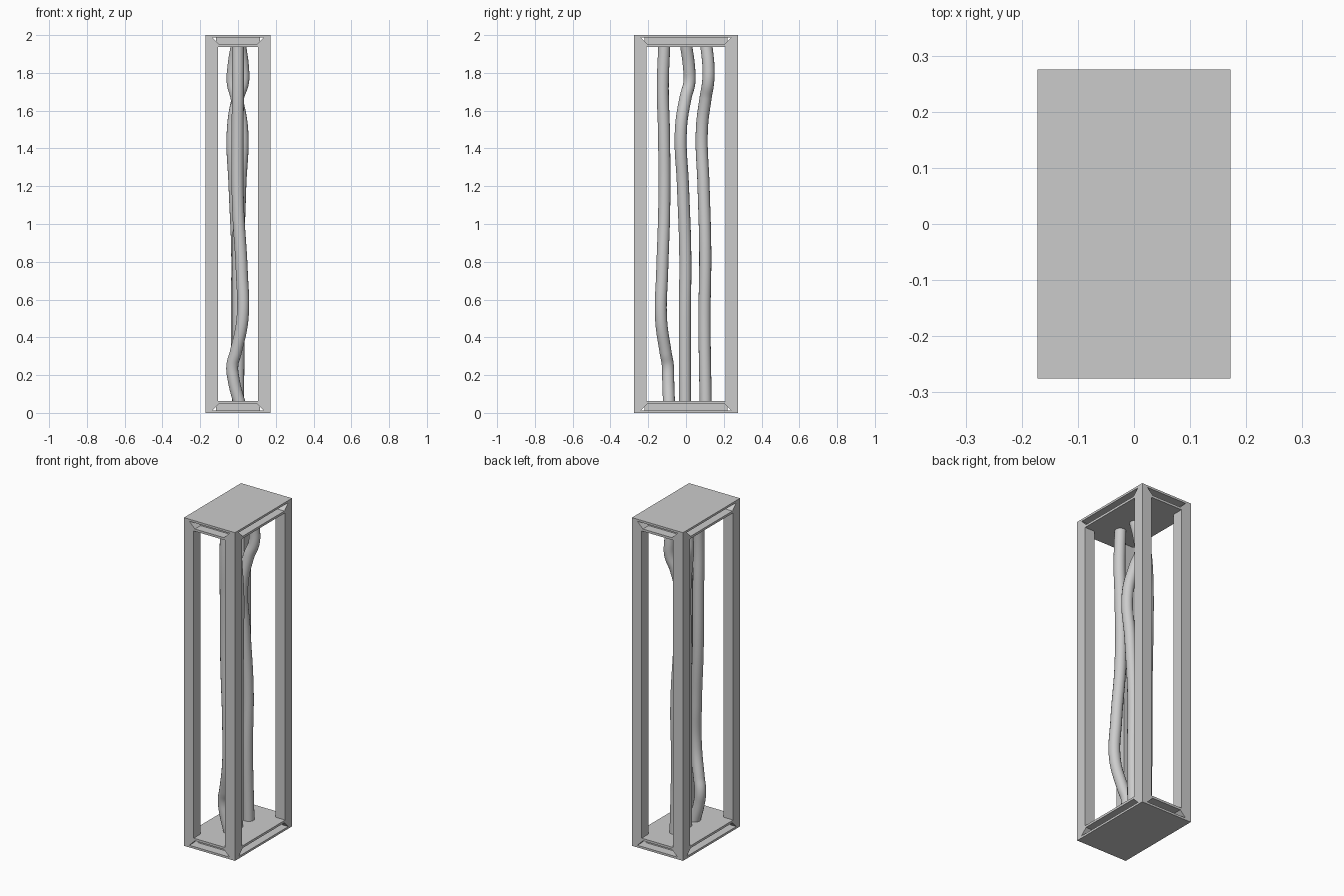
import bpy
import bmesh
from mathutils import Vector

if "Cube" in bpy.data.objects:
    bpy.data.objects.remove(bpy.data.objects["Cube"])

W, D, H = 0.172, 0.275, 2.0      # half width, half depth, height
P, T = 0.066, 0.064              # post size, end plate thickness


def mesh_object(name, bm):
    bmesh.ops.recalc_face_normals(bm, faces=bm.faces)
    me = bpy.data.meshes.new(name)
    bm.to_mesh(me)
    bm.free()
    ob = bpy.data.objects.new(name, me)
    bpy.context.collection.objects.link(ob)
    return ob


def box(name, lo, hi):
    bm = bmesh.new()
    bmesh.ops.create_cube(bm, size=1)
    for v in bm.verts:
        v.co = Vector([(a + b) / 2 + c * (b - a) for a, b, c in zip(lo, hi, v.co)])
    return mesh_object(name, bm)


def prism(name, profile, axis, half):
    """Profile of (u, z) points run through the frame along x or y."""
    bm = bmesh.new()
    verts = [bm.verts.new((-half, u, z) if axis == 'X' else (u, -half, z)) for u, z in profile]
    face = bm.faces.new(verts)
    ext = bmesh.ops.extrude_face_region(bm, geom=[face])
    shift = Vector((2 * half, 0, 0) if axis == 'X' else (0, 2 * half, 0))
    bmesh.ops.translate(bm, vec=shift, verts=[g for g in ext['geom'] if isinstance(g, bmesh.types.BMVert)])
    return mesh_object(name, bm)


def end_plate(label, flip):
    fz = (lambda z: H - z) if flip else (lambda z: z)
    z0, z1 = sorted((fz(0), fz(T)))
    plate = box(label + "_plate", (-W, -D, z0), (W, D, z1))
    # mitred slots around all four edges
    for axis, half, run in (('X', D, W), ('Y', W, D)):
        a, b = half - 0.037, half - 0.074
        slot = prism("slot_cutter", [(-a, fz(0.013)), (a, fz(0.013)), (b, fz(0.05)), (-b, fz(0.05))],
                     axis, run + 0.05)
        slot.hide_render = True
        mod = plate.modifiers.new("slot", 'BOOLEAN')
        mod.operation = 'DIFFERENCE'
        mod.solver = 'EXACT'
        mod.object = slot
        bpy.context.view_layer.objects.active = plate
        bpy.ops.object.modifier_apply(modifier=mod.name)
        bpy.data.objects.remove(slot)
    # solid core behind the slots
    c0, c1 = sorted((fz(0.008), fz(T - 0.005)))
    d = 0.055
    box(label + "_plate_core", (d - W, d - D, c0), (W - d, D - d, c1))


def tube(name, points):
    cu = bpy.data.curves.new(name, 'CURVE')
    cu.dimensions = '3D'
    cu.bevel_depth = 0.032
    cu.bevel_resolution = 6
    cu.resolution_u = 10
    cu.use_fill_caps = True
    sp = cu.splines.new('BEZIER')
    sp.bezier_points.add(len(points) - 1)
    for bp, co in zip(sp.bezier_points, points):
        bp.co = co
        bp.handle_left_type = bp.handle_right_type = 'AUTO'
    sp.use_smooth = True
    ob = bpy.data.objects.new(name, cu)
    bpy.context.collection.objects.link(ob)


# end plates
end_plate("bottom", False)
end_plate("top", True)

# corner posts
for sx, nx in ((-1, "left"), (1, "right")):
    for sy, ny in ((-1, "front"), (1, "back")):
        xs = sorted((sx * W, sx * (W - P)))
        ys = sorted((sy * D, sy * (D - P)))
        box(f"{ny}_{nx}_post", (xs[0], ys[0], T), (xs[1], ys[1], H - T))

# wavy tubes between the plates
tube("front_tube", [(0.008, -0.09, 0.05), (-0.022, -0.094, 0.17), (-0.03, -0.096, 0.25),
                    (-0.012, -0.108, 0.32), (0.024, -0.132, 0.5), (0.02, -0.126, 0.75),
                    (0.0, -0.115, 1.1), (-0.002, -0.117, 1.5), (0.0, -0.123, 1.72), (0.0, -0.115, 1.95)])
tube("middle_tube", [(0.0, -0.005, 0.05), (0.003, -0.006, 0.5), (0.002, -0.004, 0.85),
                     (0.012, -0.016, 1.2), (0.022, -0.027, 1.5), (-0.008, -0.002, 1.67),
                     (-0.028, 0.018, 1.75), (-0.024, 0.016, 1.83), (-0.006, 0.0, 1.95)])
tube("back_tube", [(0.0, 0.104, 0.05), (-0.006, 0.098, 0.5), (-0.004, 0.102, 0.85),
                   (-0.018, 0.093, 1.2), (-0.027, 0.084, 1.5), (0.0, 0.104, 1.67),
                   (0.026, 0.117, 1.75), (0.026, 0.119, 1.83), (0.01, 0.107, 1.95)])
